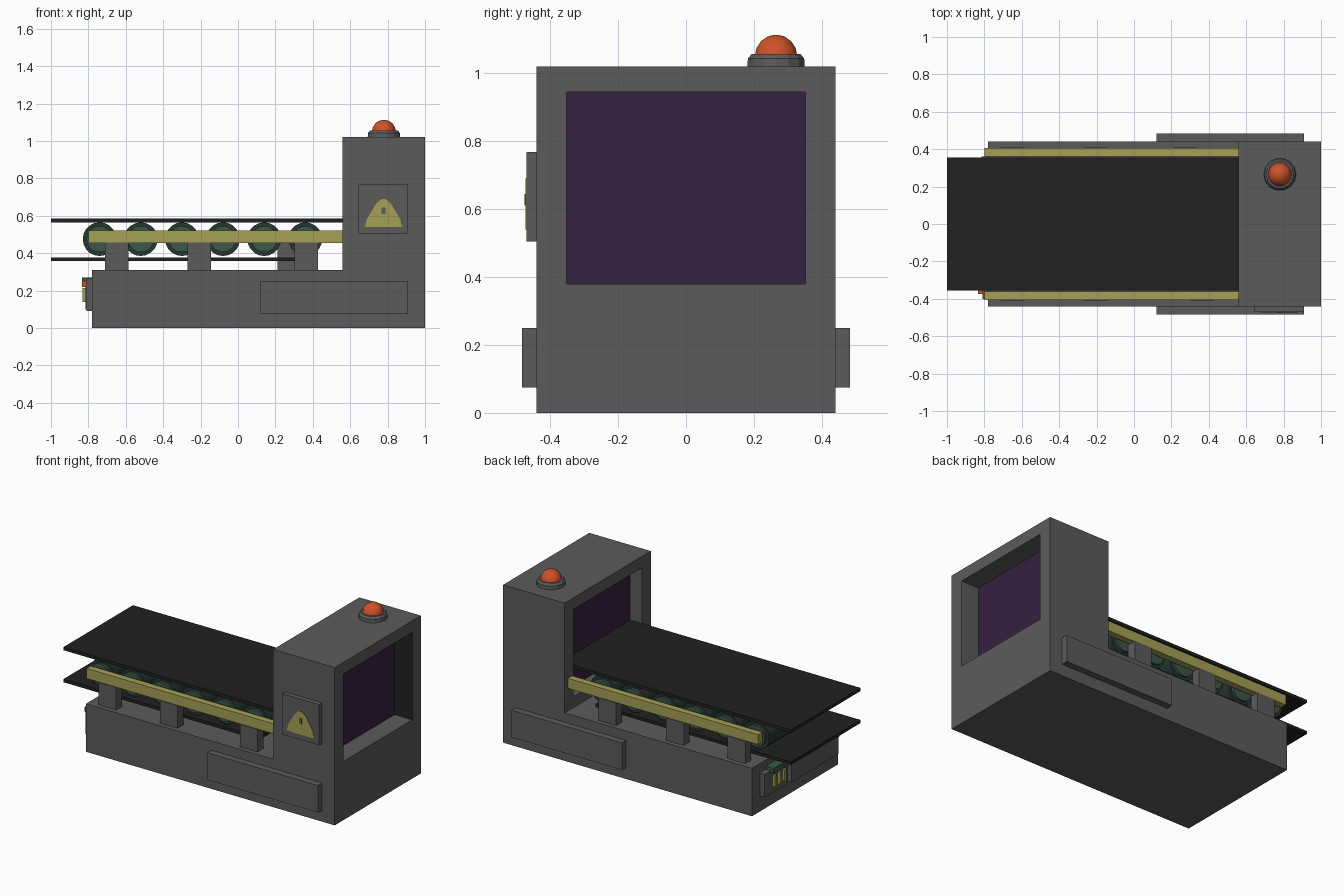
import bpy
import bmesh
import math
from mathutils import Matrix

cube = bpy.data.objects.get("Cube")
if cube:
    bpy.data.objects.remove(cube, do_unlink=True)


def material(name, r, g, b):
    m = bpy.data.materials.new(name)
    m.use_nodes = True
    m.diffuse_color = (r, g, b, 1)
    m.node_tree.nodes["Principled BSDF"].inputs["Base Color"].default_value = (r, g, b, 1)
    return m


GREY = material("machine grey", .105, .105, .105)
BLACK = material("belt black", .015, .015, .015)
PURPLE = material("curtain purple", .037, .015, .052)
YELLOW = material("safety yellow", .38, .35, .09)
ORANGE = material("beacon orange", .6, .085, .022)
GREEN = material("hub green", .045, .095, .065)
DARK_GREEN = material("roller dark green", .02, .038, .03)


def finish(name, bm, *mats):
    bmesh.ops.recalc_face_normals(bm, faces=bm.faces)
    mesh = bpy.data.meshes.new(name)
    bm.to_mesh(mesh)
    bm.free()
    for m in mats:
        mesh.materials.append(m)
    ob = bpy.data.objects.new(name, mesh)
    bpy.context.collection.objects.link(ob)
    return ob


def box(name, mat, x, y, z):
    """Box from (min, max) pairs."""
    bm = bmesh.new()
    bmesh.ops.create_cube(bm, size=1)
    for v in bm.verts:
        v.co = [p[0] if c < 0 else p[1] for c, p in zip(v.co, (x, y, z))]
    return finish(name, bm, mat)


def smooth(ob):
    bpy.ops.object.select_all(action="DESELECT")
    ob.select_set(True)
    bpy.context.view_layer.objects.active = ob
    bpy.ops.object.shade_smooth_by_angle(angle=math.radians(40))


def cylinder_y(name, mat, x, z, radius, half):
    bm = bmesh.new()
    turn = Matrix.Translation((x, 0, z)) @ Matrix.Rotation(math.pi / 2, 4, "X")
    bmesh.ops.create_cone(bm, cap_ends=True, segments=20, radius1=radius,
                          radius2=radius, depth=2 * half, matrix=turn)
    smooth(finish(name, bm, mat))


def revolve(name, mat, x, y, profile, segments):
    """Closed turned shape around a vertical axis from (radius, z) points."""
    bm = bmesh.new()
    rings = []
    for r, z in profile:
        rings.append([bm.verts.new((x + r * math.cos(a), y + r * math.sin(a), z))
                      for a in (2 * math.pi * i / segments for i in range(segments))])
    for lo, hi in zip(rings, rings[1:]):
        for i in range(segments):
            j = (i + 1) % segments
            bm.faces.new((lo[i], lo[j], hi[j], hi[i]))
    bm.faces.new(rings[0])
    bm.faces.new(rings[-1])
    return finish(name, bm, mat)


# Base and scanner housing with a tunnel through it
box("base", GREY, (-.78, 1), (-.44, .44), (0, .31))

bm = bmesh.new()
loops = []
for x in (.56, 1):
    for w, lo, hi in ((.44, .31, 1.02), (.352, .38, .945)):
        loops.append([bm.verts.new((x, s * w, z))
                      for s, z in ((-1, lo), (1, lo), (1, hi), (-1, hi))])
near_out, near_in, far_out, far_in = loops
for a, b in ((near_out, near_in), (far_out, far_in), (near_out, far_out), (near_in, far_in)):
    for i in range(4):
        j = (i + 1) % 4
        face = bm.faces.new((a[i], a[j], b[j], b[i]))
        # the inner wall on the back side is dark
        face.material_index = int(a is near_in and i == 1)
finish("scanner_housing", bm, GREY, BLACK)

for name, x in (("entry_curtain", .65), ("exit_curtain", .87)):
    box(name, PURPLE, (x - .004, x + .004), (-.352, .352), (.38, .945))

# Belt runs
box("upper_belt", BLACK, (-1, .65), (-.355, .355), (.565, .585))
box("lower_belt", BLACK, (-1, .40), (-.355, .355), (.358, .378))

# Rollers with lighter hubs
for i in range(6):
    x = -.74 + i * .22
    cylinder_y("roller", DARK_GREEN, x, .475, .09, .335)
    cylinder_y("roller_hub", GREEN, x, .475, .07, .35)

# Rails, posts and access panels on both sides
for side, s, last in (("right", -1, .365), ("left", 1, .275)):
    def span(a, b):
        return sorted((s * a, s * b))
    box(side + "_rail", YELLOW, (-.8, .56), span(.362, .405), (.455, .52))
    for x in (-.648, -.208, last):
        box(side + "_post", GREY, (x - .063, x + .063), span(.35, .41), (.31, .456))
    box(side + "_access_panel", GREY, (.12, .91), span(.43, .483), (.075, .25))

# Warning sign on the front
box("sign_plate", GREY, (.645, .91), (-.47, -.43), (.505, .768))
outline = [(.098, .54), (.09, .58), (.04, .665), (.012, .69)]
outline = [(.778 + x, z) for x, z in outline] + [(.778 - x, z) for x, z in reversed(outline)]
bm = bmesh.new()
face = bm.faces.new([bm.verts.new((x, -.473, z)) for x, z in outline])
out = bmesh.ops.extrude_face_region(bm, geom=[face])["geom"]
bmesh.ops.translate(bm, vec=(0, .004, 0),
                    verts=[v for v in out if isinstance(v, bmesh.types.BMVert)])
finish("warning_triangle", bm, YELLOW)
box("warning_mark", GREY, (.768, .788), (-.475, -.471), (.61, .645))

# Beacon on the roof
revolve("beacon_base", GREY, .78, .265,
        [(.087, 1.015), (.085, 1.043), (.074, 1.056)], 14)
dome = [(.064 * math.cos(a), 1.05 + .063 * math.sin(a))
        for a in (math.radians(d) for d in (0, 22, 45, 66, 84))]
smooth(revolve("beacon_dome", ORANGE, .78, .265, dome, 14))

# Controls on the loading end
box("end_panel", GREY, (-.81, -.77), (-.4, .08), (.09, .265))
box("end_button", ORANGE, (-.835, -.805), (-.375, -.345), (.22, .25))
box("control_box", GREY, (-.815, -.77), (.12, .36), (.1, .25))
box("control_top", GREEN, (-.835, -.77), (.14, .3), (.235, .27))
for y in (.17, .22, .27):
    box("control_lever", YELLOW, (-.832, -.81), (y - .01, y + .01), (.14, .215))
